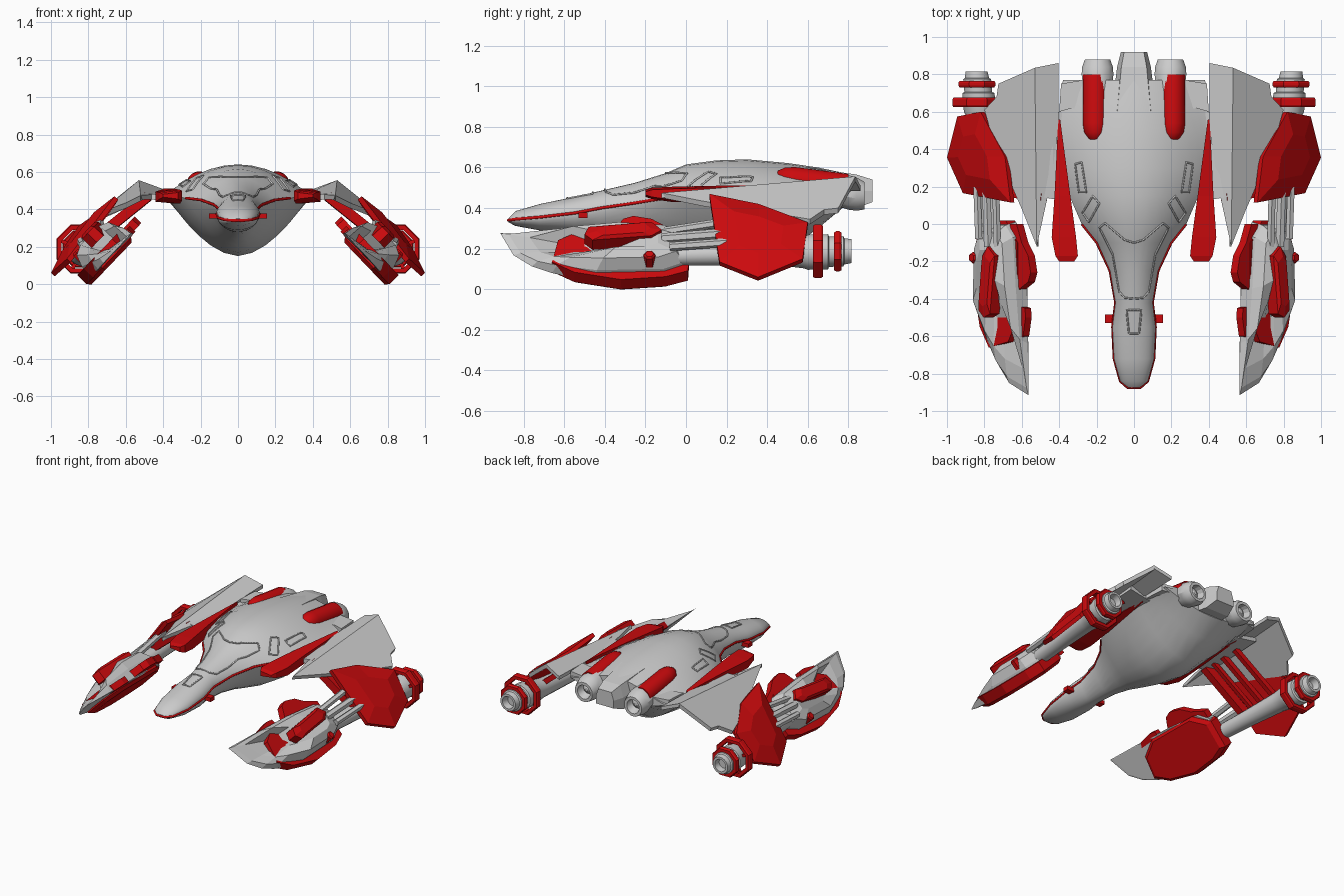
import bpy, bmesh, math
from mathutils import Vector
from mathutils.bvhtree import BVHTree

if "Cube" in bpy.data.objects:
    bpy.data.objects.remove(bpy.data.objects["Cube"])

RED = bpy.data.materials.new("red_paint")
RED.diffuse_color = (0.6, 0.003, 0.004, 1)
RED.use_nodes = True
RED.node_tree.nodes["Principled BSDF"].inputs["Base Color"].default_value = RED.diffuse_color


def finish(ob, mat=None, mirror=False, smooth=None):
    bpy.ops.object.select_all(action='DESELECT')
    ob.select_set(True)
    bpy.context.view_layer.objects.active = ob
    if mat:
        ob.data.materials.append(mat)
    if smooth:
        bpy.ops.object.shade_smooth_by_angle(angle=math.radians(smooth))
    if mirror:
        ob.modifiers.new("mirror", 'MIRROR')
    return ob


def mesh(name, verts, faces, **kw):
    me = bpy.data.meshes.new(name)
    me.from_pydata([tuple(v) for v in verts], [], faces)
    bm = bmesh.new()
    bm.from_mesh(me)
    bmesh.ops.recalc_face_normals(bm, faces=bm.faces)
    bm.to_mesh(me)
    bm.free()
    ob = bpy.data.objects.new(name, me)
    bpy.context.collection.objects.link(ob)
    return finish(ob, **kw)


def loft(name, rings, closed=False, **kw):
    n, m = len(rings[0]), len(rings)
    faces = [(i % m * n + j, i % m * n + (j + 1) % n, (i + 1) % m * n + (j + 1) % n, (i + 1) % m * n + j)
             for i in range(m if closed else m - 1) for j in range(n)]
    if not closed:
        faces += [tuple(range(n)), tuple(range((m - 1) * n, m * n))]
    return mesh(name, [p for r in rings for p in r], faces, **kw)


def prism(name, pts, offset, **kw):
    return loft(name, [[Vector(p) for p in pts], [Vector(p) + Vector(offset) for p in pts]], mirror=True, **kw)


def lathe(name, profile, x, z, n=16, dx=0.0, dz=0.0, **kw):
    # profile of (y, radius) turned about a line along y; dx and dz tilt the line
    y0 = profile[0][0]
    rings = [[(x + dx * (y - y0) + r * math.cos(a), y, z + dz * (y - y0) + r * math.sin(a))
              for a in [math.tau * (k + .5) / n for k in range(n)]] for y, r in profile]
    return loft(name, rings, mirror=True, **kw)


def bar(name, a, b, w, n=4, **kw):
    a, b = Vector(a), Vector(b)
    q = (b - a).to_track_quat('Z', 'Y')
    off = [q @ Vector((w * math.cos(t), w * math.sin(t), 0))
           for t in [math.tau * (k + .5) / n for k in range(n)]]
    return loft(name, [[a + o for o in off], [b + o for o in off]], mirror=True, **kw)


def tube(name, pts, r, closed=False, **kw):
    cu = bpy.data.curves.new(name, 'CURVE')
    cu.dimensions = '3D'
    cu.bevel_depth, cu.bevel_resolution = r, 1
    sp = cu.splines.new('POLY')
    sp.points.add(len(pts) - 1)
    for p, c in zip(sp.points, pts):
        p.co = (*c, 1)
    sp.use_cyclic_u = closed
    ob = bpy.data.objects.new(name, cu)
    bpy.context.collection.objects.link(ob)
    finish(ob)
    bpy.ops.object.convert(target='MESH')
    return finish(bpy.context.object, **kw)


# Hull: y, half width, top z, edge z, keel z, roundness power
HULL = [(-.875, .035, .35, .34, .33, .5), (-.84, .075, .385, .345, .312, .5), (-.72, .108, .42, .355, .29, .5),
        (-.55, .116, .455, .375, .28, .5), (-.42, .10, .485, .40, .275, .6), (-.25, .13, .525, .425, .265, .8),
        (-.1, .20, .572, .45, .235, 1), (0, .28, .615, .46, .21, 1), (.15, .345, .635, .47, .17, 1),
        (.3, .385, .64, .475, .15, 1), (.5, .40, .622, .48, .19, 1.15), (.65, .395, .60, .48, .30, 1.5),
        (.77, .38, .575, .48, .40, 1.7)]


def section(y, w, zt, ze, zb, p, n=32):
    ring = []
    for k in range(n):
        t = math.tau * k / n
        s = abs(math.cos(t))
        top = max(0, 1 - s * s) ** p
        low = 1 - s ** 1.8 if p >= 1 else top
        ring.append((w * math.cos(t), y, ze + (top * (zt - ze) if k < n / 2 else low * (zb - ze))))
    return ring


hull = loft("hull", [section(*s) for s in HULL], smooth=38)
tree = BVHTree.FromPolygons([v.co for v in hull.data.vertices], [p.vertices for p in hull.data.polygons])


def on_hull(path, closed=False):
    # lays a flat (x, y) path on the hull surface
    ends = path + path[:1] if closed else path
    out = []
    for (x0, y0), (x1, y1) in zip(ends, ends[1:]):
        for k in range(8):
            x, y = x0 + (x1 - x0) * k / 8, y0 + (y1 - y0) * k / 8
            out.append(tree.ray_cast(Vector((x, y, 2)), Vector((0, 0, -1)))[0] + Vector((0, 0, .002)))
    return out


# Red trim round the nose, and raised panel lines
side = [(s[1] - .002, s[0], s[3]) for s in HULL[:8]]
tube("nose_trim", [(-x, y, z) for x, y, z in side[::-1]] + side, .008, mat=RED)
tube("neck_panel_line", on_hull([(0, -.4), (.05, -.395), (.08, -.36), (.115, -.16), (.185, -.02), (.155, .005),
                                 (.05, -.085), (0, -.1), (0, -.1)]), .005, mirror=True)
tube("nose_hatch", on_hull([(-.04, -.46), (.04, -.46), (.027, -.585), (-.027, -.585)], True), .005, closed=True)
tube("rear_window", on_hull([(.28, .33), (.315, .32), (.295, .17), (.255, .17)], True), .005, closed=True, mirror=True)
tube("front_window", on_hull([(.22, .15), (.275, .06), (.24, .01), (.185, .11)], True), .005, closed=True, mirror=True)
prism("nose_stub", [(.09, -.53, .35), (.155, -.53, .35), (.155, -.485, .35), (.09, -.485, .35)], (0, 0, .028), mat=RED)

# Tail block and rear shoulders
loft("tail_block", [[(-w, y, b), (w, y, b), (w, y, (b + t) / 2), (w * .75, y, t), (-w * .75, y, t), (-w, y, (b + t) / 2)]
                    for y, w, b, t in [(.6, .12, .42, .60), (.84, .09, .40, .565), (.92, .07, .43, .54)]])
prism("rear_shoulder", [(.26, .6, .46), (.33, .62, .46), (.40, .6, .46), (.39, .75, .46), (.27, .77, .46)], (0, 0, .05))

# Hull engines
lathe("engine_cowl", [(.44, .015), (.455, .04), (.49, .06), (.54, .068), (.8, .068)], .207, .548, dz=-.13, mat=RED, smooth=40)
lathe("engine_nozzle", [(.66, .07), (.8, .088), (.84, .085), (.88, .07), (.88, .05), (.83, .04), (.85, .012)],
      .195, .505, n=12, dz=-.2, smooth=30)

# Red fairings along the hull sides
loft("side_fairing", [[(a, y, b), (c, y, b + .01), (c, y, t - .01), (a, y, t)] for y, a, c, b, t in
                      [(-.2, .32, .40, .455, .49), (-.17, .30, .42, .445, .50), (-.07, .31, .44, .43, .505),
                       (.15, .34, .425, .43, .51), (.56, .395, .405, .45, .51)]], mirror=True, mat=RED)
prism("wing_root", [(.35, .12, .44), (.53, .15, .46), (.53, .6, .48), (.36, .6, .45)], (0, 0, .03))

# Folded wing: inner and outer facets meeting at a ridge
prism("wing_inner", [(.52, -.12, .475), (.53, .835, .556), (.405, .86, .51), (.405, .5, .50), (.45, .2, .48)], (0, 0, -.025))
prism("wing_outer", [(.52, -.12, .475), (.53, .835, .556), (.725, .75, .40), (.735, .68, .392), (.80, .61, .345),
                     (.74, .4, .38), (.60, .08, .435)], (-.01, 0, -.025))

# Outer red armour panel, slightly bowed so it clears the arm
RIM = [Vector(p) for p in [(.66, .115, .47), (.915, .165, .135), (1.0, .355, .06), (.945, .575, .15), (.82, .6, .33),
                           (.69, .36, .42)]]
MID = Vector((.87, .36, .285))
loft("armour_panel", [[p + Vector((-.02, 0, -.018)) for p in RIM], RIM, [MID + (p - MID) * .5 + Vector((.006, 0, .006))
                                                                       for p in RIM]], mirror=True, mat=RED)

# Struts from wing to arm
for k, (y, w) in enumerate([(.15, .038), (.23, .02), (.33, .024), (.45, .024)]):
    bar(f"wing_strut_{k}", (.48, y, .47), (.79, y + .03, .22), w, mat=RED)

# Long arm with rear thruster and its eight-sided rings
AX, AZ = .84, .187
lathe("arm", [(-.06, .05), (.2, .055), (.5, .068), (.58, .08), (.60, .088), (.70, .088), (.705, .076), (.775, .076),
              (.78, .066), (.815, .06), (.815, .044), (.77, .036)], .765, .165, n=16, dx=.088, dz=.026, smooth=30)
for k, (y, ro, h) in enumerate([(.625, .142, .05), (.73, .107, .035)]):
    lathe(f"thruster_ring_{k}", [(y, ro - .03), (y, ro - .006), (y + .01, ro), (y + h - .01, ro), (y + h, ro - .006),
                                 (y + h, ro - .03)], AX, AZ, n=8, closed=True, mat=RED)
for k, a in enumerate((.4, 1.97, 3.54, 5.11)):
    c, s = math.cos(a), math.sin(a)
    bar(f"ring_support_{k}", (AX + .06 * c, .65, AZ + .06 * s), (AX + .12 * c, .65, AZ + .12 * s), .014, mat=RED)
bar("arm_rod_upper", (.73, -.14, .28), (.74, .22, .335), .022, n=6)
bar("arm_rod_middle", (.78, -.12, .25), (.79, .2, .275), .026, n=6)
bar("arm_rod_outer", (.83, -.08, .21), (.84, .2, .23), .022, n=6)


# Claw pod, built in a tilted frame: y along, u up and inward, n outward
def pod(y, u, n):
    return Vector((.82 - .69 * u + .72 * n, y, .01 + .72 * u + .69 * n))


def pod_loft(name, outline, layers, centre, taper=False, **kw):
    cy, cu = centre
    return loft(name, [[pod(cy + (y - cy) * s, cu + (u - cu) * s, n * (min(1, (y + .94) / .42) if taper else 1))
                        for y, u in outline] for n, s in layers], mirror=True, **kw)


pod_loft("claw_shell", [(-.915, .37), (-.85, .22), (-.76, .145), (-.66, .1), (-.45, .04), (-.1, .05), (.01, .1),
                        (.01, .27), (-.06, .33), (-.35, .355), (-.64, .365)],
         [(-.012, .97), (-.005, 1), (.07, .94), (.13, .78), (.155, .45)], (-.26, .20), taper=True)
pod_loft("claw_plate", [(-.66, .12), (-.55, .05), (-.32, 0), (-.1, .02), (.01, .06), (.02, .25), (-.1, .34), (-.5, .345),
                        (-.63, .27)], [(-.035, .9), (-.015, 1), (.055, 1)], (-.32, .18), mat=RED)
pod_loft("claw_blade", [(-.5, .20), (-.46, .16), (-.17, .19), (-.12, .23), (-.17, .285), (-.48, .25)],
         [(.10, 1), (.17, 1), (.185, .7)], (-.3, .22), mat=RED)
pod_loft("claw_bolt", [(-.18 + .03 * math.cos(k * math.tau / 6), .085 + .03 * math.sin(k * math.tau / 6))
                       for k in range(6)], [(.08, 1), (.14, 1), (.15, .7)], (-.18, .085), mat=RED)
pod_loft("claw_fin", [(-.36, .33), (-.31, .42), (-.26, .44), (-.17, .42), (-.1, .37), (.0, .33), (.0, .28)],
         [(.0, 1), (.05, 1)], (-.2, .35), mat=RED)
pod_loft("claw_front_fin", [(-.62, .33), (-.60, .365), (-.50, .385), (-.45, .38), (-.44, .34)],
         [(-.01, 1), (.035, 1)], (-.53, .35), mat=RED)
